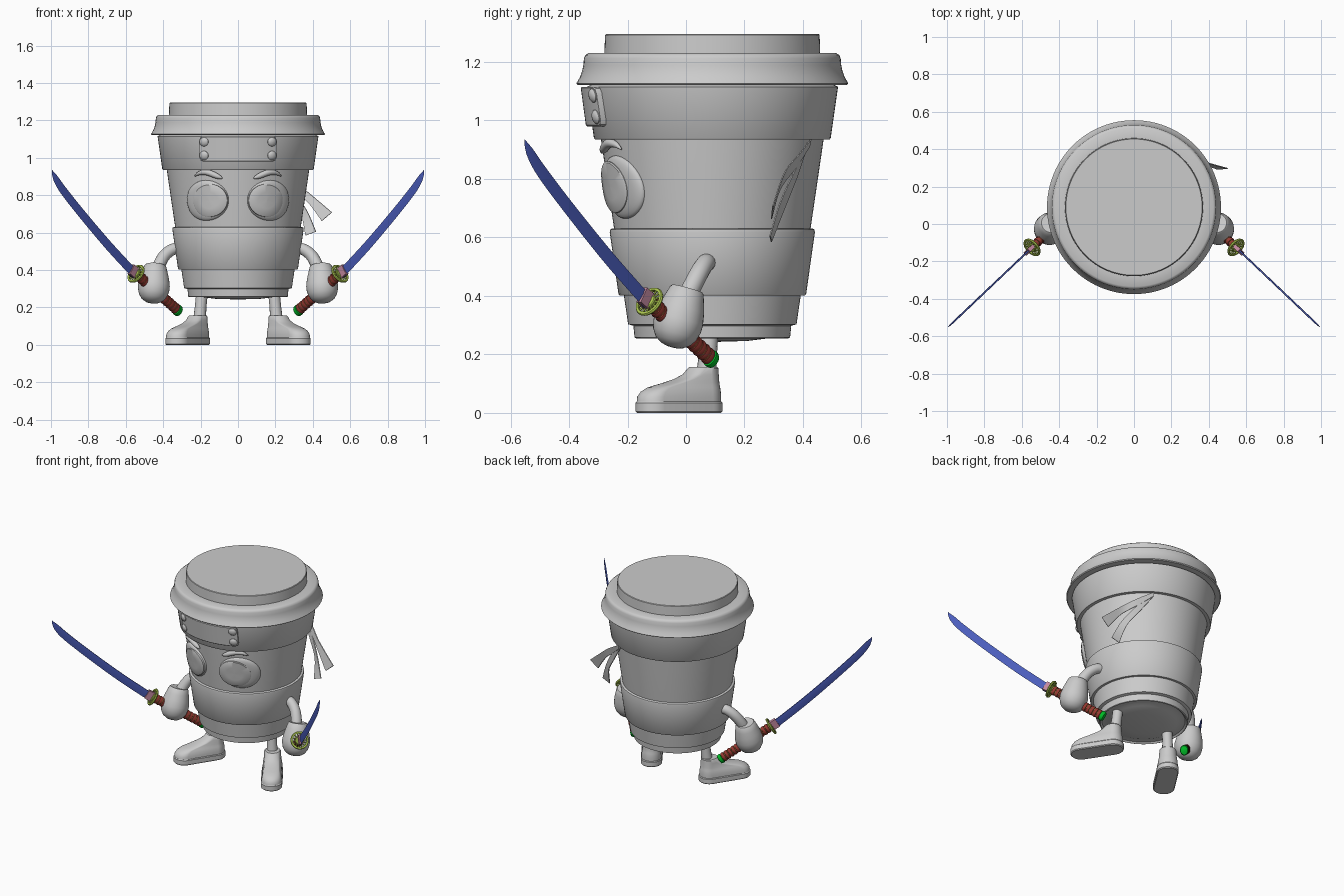
import bpy, bmesh
from math import sin, cos, pi, radians, sqrt
from mathutils import Vector, Matrix

if "Cube" in bpy.data.objects:
    bpy.data.objects.remove(bpy.data.objects["Cube"])

CY = 0.09                                   # cup axis sits slightly behind the origin


def material(name, rgb):
    m = bpy.data.materials.new(name)
    m.diffuse_color = (*rgb, 1)
    m.use_nodes = True
    m.node_tree.nodes["Principled BSDF"].inputs["Base Color"].default_value = m.diffuse_color
    return m


BLUE = material("blue", (0.07, 0.11, 0.5))
RED = material("red", (0.3, 0.04, 0.03))
GREEN = material("green", (0.0, 0.5, 0.02))
LIME = material("lime", (0.42, 0.58, 0.08))
PINK = material("pink", (0.55, 0.25, 0.35))
OLIVE = material("olive", (0.3, 0.22, 0.05))


def loft(name, groups, mat=None, mirror=False, closed=False, matrix=None, angle=35):
    """Skin one or more stacks of equal-length rings into a single object."""
    bm = bmesh.new()
    for rings in groups:
        vs = [[bm.verts.new(p) for p in r] for r in rings]
        n = len(vs[0])
        for a, b in zip(vs, vs[1:] + ([vs[0]] if closed else [])):
            for i in range(n):
                bm.faces.new((a[i], a[(i + 1) % n], b[(i + 1) % n], b[i]))
        if not closed:
            bm.faces.new(vs[0][::-1])
            bm.faces.new(vs[-1])
    if matrix:
        bm.transform(matrix)
    bmesh.ops.recalc_face_normals(bm, faces=bm.faces)
    me = bpy.data.meshes.new(name)
    bm.to_mesh(me)
    bm.free()
    me.polygons.foreach_set("use_smooth", [True] * len(me.polygons))
    me.set_sharp_from_angle(angle=radians(angle))
    ob = bpy.data.objects.new(name, me)
    bpy.context.collection.objects.link(ob)
    if mat:
        me.materials.append(mat)
    if mirror:
        ob.modifiers.new("mirror", 'MIRROR').use_mirror_merge = False
    return ob


def lathe(profile, n=64):
    return [[Vector((r * cos(2 * pi * i / n), r * sin(2 * pi * i / n), z)) for i in range(n)]
            for r, z in profile]


def smooth(rows, k=6):
    """Catmull-Rom resampling of rows of numbers."""
    P = [rows[0]] + list(rows) + [rows[-1]]
    out = []
    for a, b, c, d in zip(P, P[1:], P[2:], P[3:]):
        for j in range(k):
            t = j / k
            out.append([0.5 * (2 * q + (r - p) * t + (2 * p - 5 * q + 4 * r - s) * t * t
                        + (3 * q - p - 3 * r + s) * t ** 3) for p, q, r, s in zip(a, b, c, d)])
    return out + [list(rows[-1])]


def tube(rows, n=16):
    pts = [Vector(r[:3]) for r in rows]
    rings = []
    for i, p in enumerate(pts):
        t = (pts[min(i + 1, len(pts) - 1)] - pts[max(i - 1, 0)]).normalized()
        u = t.cross(Vector((0, 1, 0.01))).normalized()
        v = t.cross(u)
        rings.append([p + rows[i][3] * (u * cos(2 * pi * k / n) + v * sin(2 * pi * k / n))
                      for k in range(n)])
    return rings


def frame(origin, x, y, z):
    m = Matrix((x, y, z)).transposed().to_4x4()
    m.translation = origin
    return m


def cup_r(z):
    return 0.29 + 0.143 * (z - 0.3)


def band_r(z):
    return 0.405 + 0.135 * (z - 0.935)


def wrap(u, z, d, rf=cup_r):
    """Point on the cup wall: u along the wall from the front, d outwards."""
    r = rf(z)
    return Vector(((r + d) * sin(u / r), CY - (r + d) * cos(u / r), z))


def disc(u, z, ru, rz, rows, rf=cup_r, n=40):
    return [[wrap(u + f * ru * cos(2 * pi * i / n), z + f * rz * sin(2 * pi * i / n), d, rf)
             for i in range(n)] for f, d in rows]


# Cup, sleeve, headband, lid
AXIS = Matrix.Translation((0, CY, 0))
loft("cup_body", [lathe([(.02, .243), (.12, .246), (.2, .256), (.22, .264), (.25, .264), (.26, .255),
     (.266, .258), (.27, .298), (.288, .303), (cup_r(.95), .95), (.4, 1.12)], 96)], matrix=AXIS)
loft("cup_sleeve", [lathe([(.29, .402), (.317, .402), (.321, .407), (.351, .618), (.349, .627),
     (.342, .631), (.32, .631)], 96)], matrix=AXIS)
loft("headband", [lathe([(.36, .935), (.401, .935), (.405, .94), (.43, 1.115), (.41, 1.125)], 96)],
     matrix=AXIS)
loft("lid", [lathe([(.41, 1.122), (.46, 1.122), (.465, 1.127), (.453, 1.148), (.445, 1.17), (.441, 1.19),
     (.439, 1.213), (.434, 1.224), (.424, 1.23), (.369, 1.23), (.367, 1.292), (.364, 1.295)], 96)],
     matrix=AXIS)

# Headband plate with four rivets
us = [-.206, -.2, -.185] + [-.185 + .37 * i / 20 for i in range(1, 20)] + [.185, .2, .206]
plate = []
for u in us:
    k = {.206: .02, .2: .006}.get(abs(u), 0)
    plate.append([wrap(u, z, d, band_r) for z, d in
                  ((.98 + k, -.01), (.98 + k, .017), (.984 + k, .021),
                   (1.111 - k, .021), (1.115 - k, .017), (1.115 - k, -.01))])
loft("headband_plate", [plate])
loft("plate_rivets", [disc(s * .178, z, .024, .024, [(1, .018), (1, .024), (.75, .03), (.4, .033), (.05, .034)],
     band_r, 20) for s in (-1, 1) for z in (1.012, 1.085)])

# Eyes and brows
dome = [(1, -.01)] + [(f, .02 * sqrt(1 - f ** 4)) for f in (1, .98, .94, .86, .75, .6, .4, .2, .02)]
loft("eye", [disc(.178, .772, .128, .108, dome)], mirror=True)
loft("iris", [disc(.149, .772, .095, .088, [(1, .008), (1, .021), (.95, .024), (.5, .025), (.02, .025)])],
     mirror=True)
brow = smooth([(.082, .89, .004), (.11, .902, .014), (.165, .922, .016), (.21, .918, .011), (.24, .902, .003)])
loft("brow", [tube([(*wrap(u, z, .012), r) for u, z, r in brow])], mirror=True)

# Headband ribbon tails: paired edges of each strip
tails = {
    "ribbon_upper": [(.2, .425, .935, .2, .42, .91), (.28, .385, .885, .28, .375, .84),
                     (.365, .335, .822, .37, .32, .765), (.5, .295, .708, .447, .29, .663)],
    "ribbon_lower": [(.2, .415, .925, .2, .41, .905), (.29, .37, .83, .27, .375, .8),
                     (.365, .32, .72, .335, .335, .7), (.415, .285, .605, .36, .29, .585)],
}
for name, rows in tails.items():
    rings = []
    for r in smooth(rows):
        a, b, o = Vector(r[:3]), Vector(r[3:]), Vector((.003, .004, 0))
        rings.append([a, b, b + o, a + o])
    loft(name, [rings])

# Arms, hands and legs
loft("arm", [tube(smooth([(.31, .075, .515, .03), (.35, .065, .51, .031), (.392, .045, .478, .032),
     (.42, .02, .43, .033), (.44, -.01, .37, .034)]))], mirror=True)
wrist, knuckle = Vector((.442, .005, .425)), Vector((.456, -.05, .225))
down = (knuckle - wrist).normalized()
side = down.cross(Vector((0, 1, 0))).normalized()
loft("hand", [lathe([(.03, .002), (.053, 0), (.059, .006), (.068, .035), (.078, .07), (.085, .11), (.084, .135),
     (.077, .162), (.062, .186), (.04, .201), (.018, .207), (.002, .208)], 32)],
     mirror=True, matrix=frame(wrist, side, down.cross(side), down))
loft("leg", [tube([(.205, .07, .14, .034), (.2, .075, .2, .031), (.192, .08, .28, .031)])], mirror=True)


# Shoes, toes turned outward
def shoe(rows, n=16):
    rings = []
    for z, d, rh, rt in rows:
        arc = [pi * i / n for i in range(n + 1)]
        rings.append([Vector((d + rt * sin(a), -rt * cos(a), z)) for a in arc]
                     + [Vector((-rh * sin(a), rh * cos(a), z)) for a in arc])
    return rings


SHOE = Matrix.Translation((.215, .06, 0)) @ Matrix.Rotation(radians(-57), 4, 'Z')
loft("shoe_sole", [shoe([(0, .2, .06, .06), (.005, .2, .065, .065), (.034, .2, .065, .065),
     (.039, .2, .061, .061)])], mirror=True, matrix=SHOE)
loft("shoe_upper", [shoe([(.036, .2, .06, .061), (.055, .199, .06, .06), (.072, .19, .059, .056),
     (.086, .17, .057, .051), (.095, .14, .055, .048), (.104, .105, .054, .047), (.116, .065, .053, .046),
     (.132, .03, .052, .046), (.152, .01, .051, .046), (.157, .007, .047, .043)])],
     mirror=True, matrix=SHOE)

# Sword frames: BLADE is the upright plane of the sword, GRIP runs along the handle
guard_at = Vector((.545, -.125, .38))
out = Vector((.725, -.688, 0)).normalized()
up = Vector((0, 0, 1))
flat = up.cross(out)
along = (out * .843 + up * .537).normalized()
BLADE = frame(guard_at, out, flat, up)
GRIP = frame(guard_at, flat, along.cross(flat), along)

# Blade: spine path (h, z) with width, narrowing to the tip
rows = smooth([(-.005, .018, .05), (.185, .167, .05), (.38, .333, .048), (.52, .46, .046),
               (.58, .52, .036), (.605, .542, .02), (.62, .556, .002)], 5)
rings = []
for i, (h, z, w) in enumerate(rows):
    a, b = rows[max(i - 1, 0)], rows[min(i + 1, len(rows) - 1)]
    t = Vector((b[0] - a[0], 0, b[1] - a[1])).normalized()
    n = Vector((t.z, 0, -t.x)) * w
    p, y = Vector((h, 0, z)), Vector((0, .005 * min(1, w / .04), 0))
    rings.append([p + y * .7, p + n * .4 + y, p + n, p + n * .4 - y, p - y * .7])
loft("sword_blade", [rings], BLUE, True, matrix=BLADE, angle=25)

# Collar, guard with spokes, handle with wrap rings, pommel
loft("sword_collar", [[[Vector((x * .011, y * .029, s)) for x, y in ((1, 1), (-1, 1), (-1, -1), (1, -1))]
     for s in (0, .045)]], PINK, True, matrix=GRIP)
loft("guard_rim", [lathe([(.044, -.006), (.053, -.006), (.056, 0), (.053, .006), (.044, .006)], 40)],
     LIME, True, True, GRIP)
loft("guard_hub", [lathe([(.024, -.008), (.027, -.005), (.027, .005), (.024, .008)], 32)],
     LIME, True, matrix=GRIP)
loft("guard_spokes", [tube([(r * cos(a), r * sin(a), 0, .004) for r in (.024, .048)], 6)
     for a in [2 * pi * i / 14 for i in range(14)]], LIME, True, matrix=GRIP)
OVAL = GRIP @ Matrix.Diagonal((.85, 1.05, 1, 1))
loft("handle_core", [lathe([(.024, -.36), (.024, -.005)], 24)], OLIVE, True, matrix=OVAL)
loft("handle_wraps", [lathe([(.023, s - .011), (.027, s - .009), (.029, s), (.027, s + .009), (.023, s + .011)], 24)
     for s in [-.025 - .0245 * i for i in range(14)]], RED, True, matrix=OVAL)
loft("handle_pommel", [lathe([(.024, -.355), (.03, -.357), (.03, -.37), (.026, -.378), (.012, -.382),
     (.001, -.383)], 24)], GREEN, True, matrix=OVAL)
